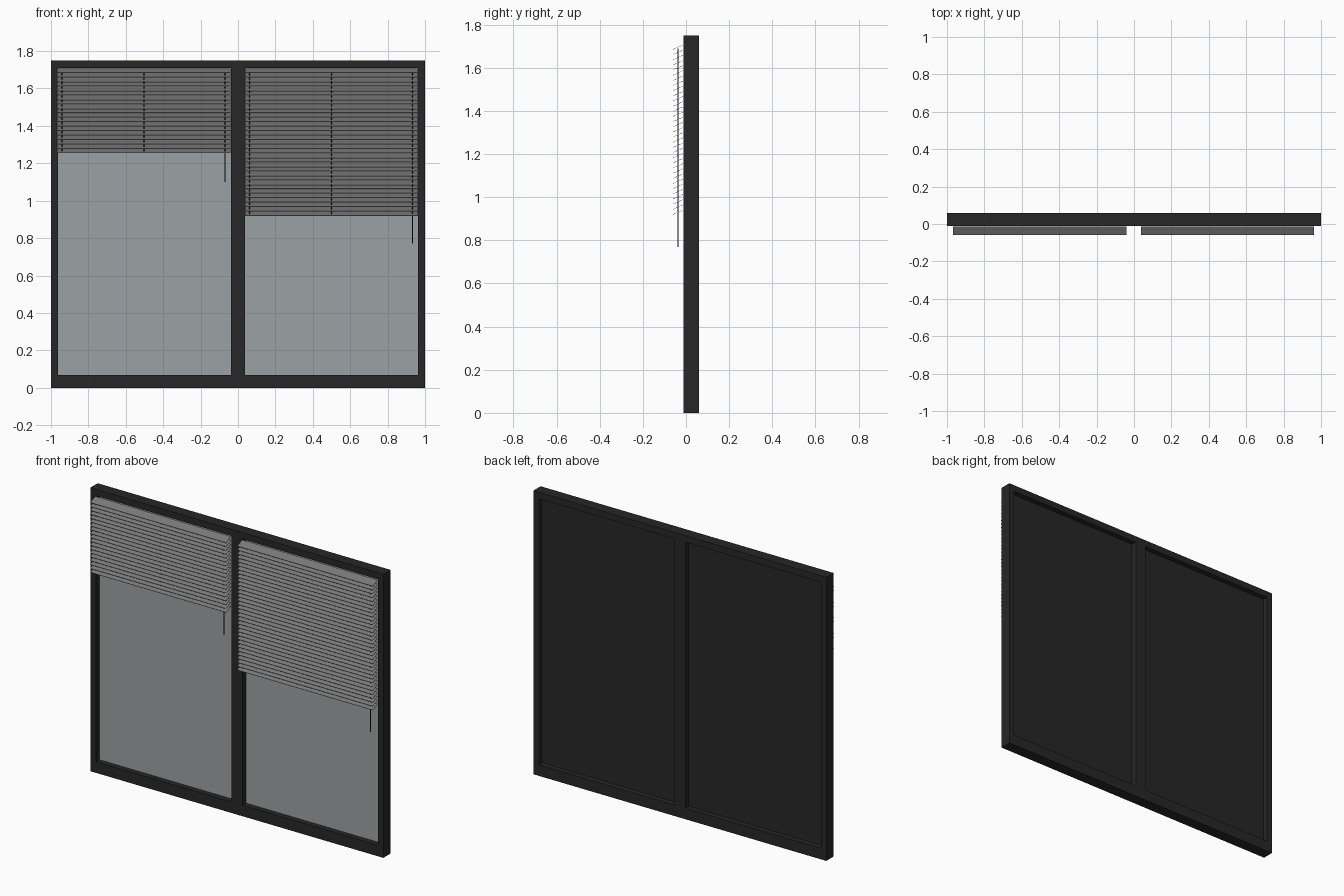
import bpy, bmesh, math
from mathutils import Matrix, Vector

if "Cube" in bpy.data.objects:
    bpy.data.objects.remove(bpy.data.objects["Cube"])


def material(name, rgb):
    m = bpy.data.materials.new(name)
    m.diffuse_color = (*rgb, 1)
    m.use_nodes = True
    m.node_tree.nodes["Principled BSDF"].inputs["Base Color"].default_value = m.diffuse_color
    return m


DARK = material("dark_frame", (0.02, 0.02, 0.02))
SLAT = material("grey_slat", (0.19, 0.19, 0.19))
GLASS = material("pale_glass", (0.33, 0.36, 0.37))


def add_box(bm, lo, hi):
    lo, hi = Vector(lo), Vector(hi)
    size = Matrix.Diagonal((*(hi - lo), 1))
    return bmesh.ops.create_cube(bm, size=1, matrix=Matrix.Translation((lo + hi) / 2) @ size)["verts"]


def finish(bm, name, *mats):
    me = bpy.data.meshes.new(name)
    bm.to_mesh(me)
    bm.free()
    for m in mats:
        me.materials.append(m)
    ob = bpy.data.objects.new(name, me)
    bpy.context.collection.objects.link(ob)
    return ob


H, F, B = 1.75, -0.011, 0.06        # frame height, front and back
JAMB, MULL, SILL, HEAD = 0.963, 0.037, 0.068, 1.71

# Frame: jambs, mullion, sill and head
bm = bmesh.new()
for x0, x1 in ((-1, -JAMB), (-MULL, MULL), (JAMB, 1)):
    add_box(bm, (x0, F, SILL), (x1, B, HEAD))
add_box(bm, (-1, F, 0), (1, B, SILL))
add_box(bm, (-1, F, HEAD), (1, B, H))
finish(bm, "window_frame", DARK)

# Slat geometry in side view: low at the front, high at the back
Y0, Y1, RISE, THICK = -0.06, -0.013, 0.021, 0.0015
PITCH, TOP_TIP = 0.0239, 1.684
CORD_Y, CORD_R = -0.038, 0.0025


def blind(side, x0, x1, count, cord_drop):
    # Tilted slats
    bm = bmesh.new()
    for i in range(count):
        z = TOP_TIP - i * PITCH
        for v in add_box(bm, (x0, Y0, z), (x1, Y1, z + THICK)):
            v.co.z += RISE * (v.co.y - Y0) / (Y1 - Y0)
    finish(bm, side + "_blind_slats", SLAT)
    # Three ladder cords, the right-hand one hanging below as the pull cord
    bm = bmesh.new()
    end = TOP_TIP - (count - 1) * PITCH + 0.01
    for x, low in ((x0 + 0.025, end), ((x0 + x1) / 2, end), (x1 - 0.031, cord_drop)):
        bmesh.ops.create_cone(bm, cap_ends=True, segments=8, radius1=CORD_R, radius2=CORD_R,
                              depth=1.69 - low, matrix=Matrix.Translation((x, CORD_Y, (1.69 + low) / 2)))
    finish(bm, side + "_blind_cords", DARK)


def pane(side, x0, x1):
    # Thin pane: light front, dark back
    bm = bmesh.new()
    add_box(bm, (x0, 0.023, SILL), (x1, 0.027, HEAD))
    bm.normal_update()
    for f in bm.faces:
        f.material_index = 0 if f.normal.y < -0.5 else 1
    finish(bm, side + "_glass_pane", GLASS, DARK)


pane("left", -JAMB, -MULL)
pane("right", MULL, JAMB)
blind("left", -0.967, -0.039, 19, 1.10)
blind("right", 0.037, 0.963, 33, 0.77)
